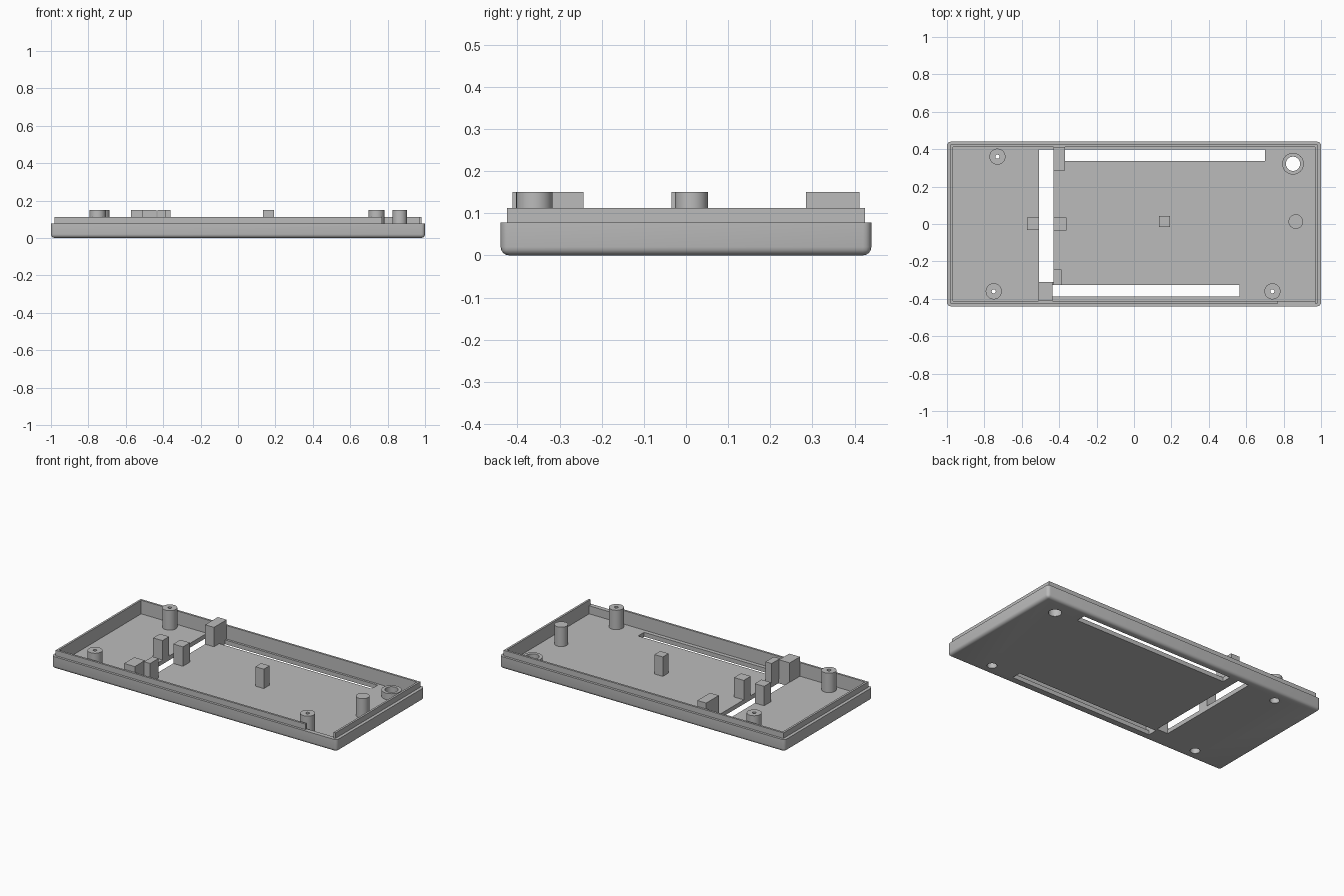
import bpy, bmesh, math

cube = bpy.data.objects.get("Cube")
if cube:
    bpy.data.objects.remove(cube, do_unlink=True)

grey = bpy.data.materials.new("mid grey")
grey.use_nodes = True
COLOUR = (0.5, 0.5, 0.5, 1)
grey.diffuse_color = COLOUR
grey.node_tree.nodes["Principled BSDF"].inputs["Base Color"].default_value = COLOUR

FLOOR, RIM, LIP, TOP = 0.027, 0.078, 0.113, 0.15
IN_X, IN_Y = 0.967, 0.412


def finish(name, bm):
    bmesh.ops.recalc_face_normals(bm, faces=bm.faces)
    mesh = bpy.data.meshes.new(name)
    bm.to_mesh(mesh)
    bm.free()
    mesh.materials.append(grey)
    obj = bpy.data.objects.new(name, mesh)
    bpy.context.collection.objects.link(obj)
    return obj


def box(name, x0, x1, y0, y1, z0, z1, bevel=0):
    bm = bmesh.new()
    bmesh.ops.create_cube(bm, size=1)
    for v in bm.verts:
        v.co.x = x1 if v.co.x > 0 else x0
        v.co.y = y1 if v.co.y > 0 else y0
        v.co.z = z1 if v.co.z > 0 else z0
    if bevel:  # round everything except the top edges
        edges = [e for e in bm.edges if min(v.co.z for v in e.verts) < z1 - 1e-4]
        bmesh.ops.bevel(bm, geom=edges, offset=bevel, segments=4,
                        profile=0.5, affect='EDGES', clamp_overlap=True)
    return finish(name, bm)


def lathe(name, x, y, profile, steps=32):
    """Closed (radius, z) outline turned about a vertical axis."""
    bm = bmesh.new()
    rings = []
    for i in range(steps):
        a = 2 * math.pi * i / steps
        rings.append([bm.verts.new((x + r * math.cos(a), y + r * math.sin(a), z))
                      for r, z in profile])
    n = len(profile)
    for i in range(steps):
        a, b = rings[i], rings[(i + 1) % steps]
        for j in range(n):
            k = (j + 1) % n
            bm.faces.new((a[j], b[j], b[k], a[k]))
    return finish(name, bm)


def cylinder(name, x, y, r, z0, z1):
    bm = bmesh.new()
    bmesh.ops.create_cone(bm, cap_ends=True, segments=32, radius1=r, radius2=r, depth=z1 - z0)
    bmesh.ops.translate(bm, verts=bm.verts, vec=(x, y, (z0 + z1) / 2))
    return finish(name, bm)


def combine(target, other, operation):
    mod = target.modifiers.new("cut", 'BOOLEAN')
    mod.operation, mod.object, mod.solver = operation, other, 'EXACT'
    bpy.context.view_layer.objects.active = target
    bpy.ops.object.modifier_apply(modifier=mod.name)
    bpy.data.objects.remove(other, do_unlink=True)


# Tray with a stepped lip
tray = box("tray", -1, 1, -0.44, 0.44, 0, RIM, bevel=0.02)
combine(tray, box("lip", -0.98, 0.98, -0.425, 0.425, 0.05, LIP), 'UNION')
combine(tray, box("cavity", -IN_X, IN_X, -IN_Y, IN_Y, FLOOR, 0.3), 'DIFFERENCE')
combine(tray, box("lip_gap", 0.77, IN_X, -0.5, -0.4, RIM, 0.3), 'DIFFERENCE')

# Slots through the floor
for x0, x1, y0, y1 in [(-0.37, 0.70, 0.338, 0.398),
                       (-0.435, 0.565, -0.387, -0.327),
                       (-0.507, -0.43, -0.31, 0.398)]:
    combine(tray, box("slot", x0, x1, y0, y1, -0.1, 0.04), 'DIFFERENCE')

parts = [tray]

# Screw posts, hollow from below
HOLE, PIN = 0.028, 0.011
for name, x, y in [("back_right_screw_post", -0.73, 0.36),
                   ("front_right_screw_post", -0.75, -0.36),
                   ("front_left_screw_post", 0.74, -0.36)]:
    combine(tray, cylinder("hole", x, y, HOLE, -0.1, 0.04), 'DIFFERENCE')
    parts.append(lathe(name, x, y, [(HOLE, FLOOR), (HOLE, 0.1), (PIN, 0.1),
                                    (PIN, TOP), (0.043, TOP), (0.043, FLOOR)]))

# Collar around the large hole, and the solid post
combine(tray, cylinder("hole", 0.85, 0.322, 0.038, -0.1, 0.04), 'DIFFERENCE')
parts.append(lathe("hole_collar", 0.85, 0.322, [(0.038, FLOOR), (0.038, 0.068),
                                                (0.058, 0.068), (0.058, FLOOR)]))
parts.append(cylinder("solid_post", 0.865, 0.013, 0.039, FLOOR, TOP))

# Square support blocks
for name, x0, x1, y0, y1 in [("outer_block", -0.572, -0.507, -0.032, 0.035),
                             ("inner_block", -0.43, -0.362, -0.034, 0.036),
                             ("centre_block", 0.133, 0.192, -0.016, 0.042),
                             ("back_block", -0.43, -0.368, 0.285, IN_Y),
                             ("front_inner_block", -0.43, -0.387, -0.327, -0.243),
                             ("front_block", -0.51, -0.435, -IN_Y, -0.31)]:
    parts.append(box(name, x0, x1, y0, y1, FLOOR, TOP))

# Smooth the round surfaces, keep edges sharp
bpy.ops.object.select_all(action='DESELECT')
for obj in parts:
    obj.select_set(True)
bpy.context.view_layer.objects.active = tray
bpy.ops.object.shade_smooth_by_angle(angle=math.radians(35))
